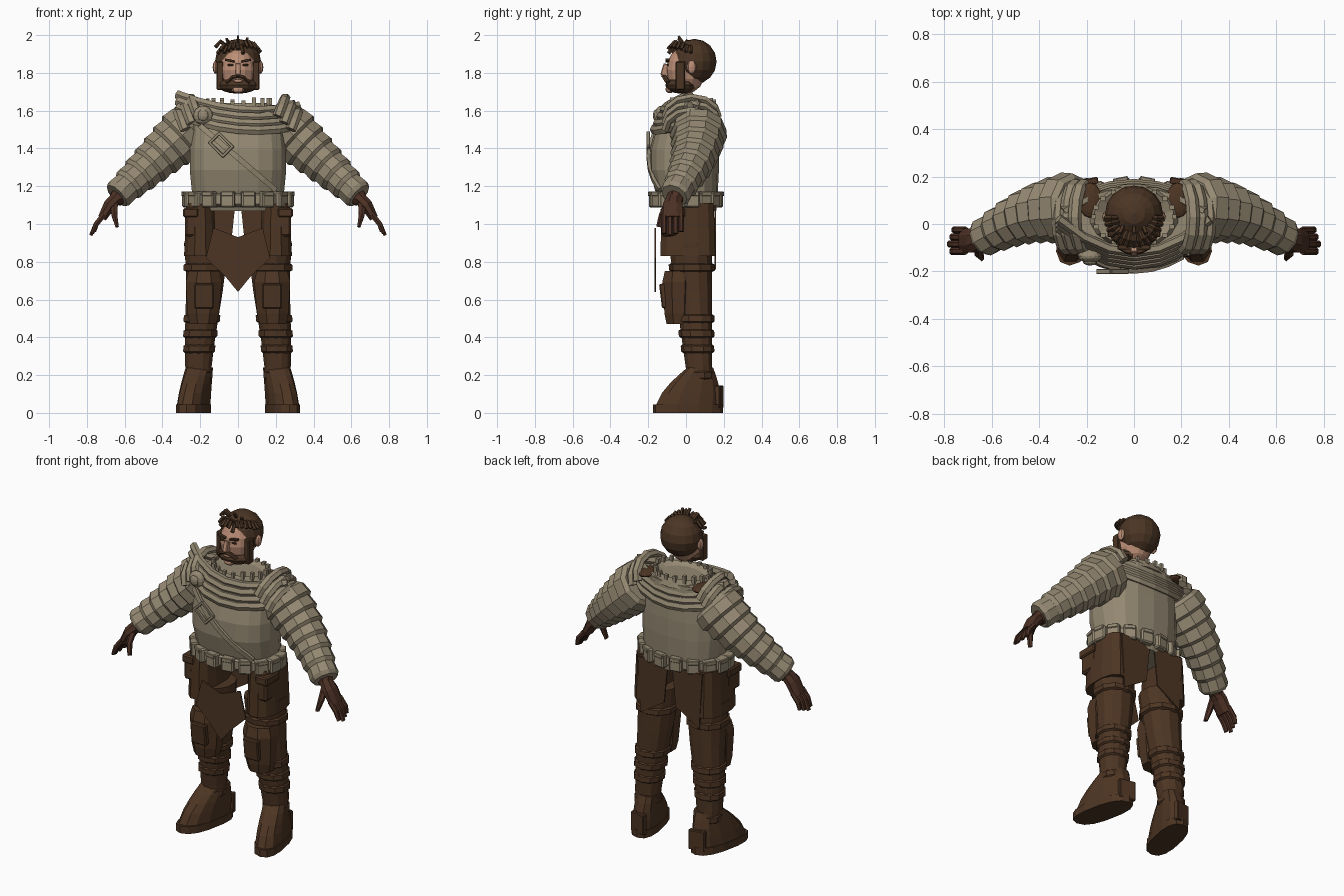
import bpy, bmesh, random
from math import cos, sin, pi, tau, copysign
from mathutils import Vector, Matrix

random.seed(4)
default_cube = bpy.data.objects.get("Cube")
if default_cube:
    bpy.data.objects.remove(default_cube)


def material(name, *rgb):
    mat = bpy.data.materials.new(name)
    mat.use_nodes = True
    mat.diffuse_color = (*rgb, 1)
    mat.node_tree.nodes["Principled BSDF"].inputs["Base Color"].default_value = (*rgb, 1)
    return mat


cloth = material("khaki cloth", .3, .25, .17)
leather = material("brown leather", .075, .036, .017)
glove = material("glove brown", .072, .03, .018)
hair = material("hair brown", .07, .036, .018)
skin = material("skin", .5, .27, .18)


def finish(name, mat, bm, mirror, thickness=0):
    bmesh.ops.recalc_face_normals(bm, faces=bm.faces)
    mesh = bpy.data.meshes.new(name)
    bm.to_mesh(mesh)
    bm.free()
    mesh.materials.append(mat)
    part = bpy.data.objects.new(name, mesh)
    bpy.context.collection.objects.link(part)
    if thickness:
        part.modifiers.new("thickness", "SOLIDIFY").thickness = thickness
    if mirror:
        part.modifiers.new("mirror", "MIRROR")


def steps(count):
    return [i / count for i in range(count + 1)]


def mix(start, end, t):
    return start + (end - start) * t


def loft(name, mat, path, width, depth, sides=8, mirror=False, level=False,
         power=1, axis=(0, 1, 0), skew=0):
    """Skin rounded rings along a path; width and depth are one value or one per point."""
    path = [Vector(point) for point in path]
    last = len(path) - 1
    widths = width if isinstance(width, list) else [width] * len(path)
    depths = depth if isinstance(depth, list) else [depth] * len(path)
    bm = bmesh.new()
    rings = []
    for i, center in enumerate(path):
        along = Vector((0, 0, 1))
        if not level:
            along = (path[min(i + 1, last)] - path[max(i - 1, 0)]).normalized()
        front = Vector(axis)
        front = (front - along * front.dot(along)).normalized()
        across = front.cross(along)
        ring = []
        for k in range(sides):
            angle = tau * (k + .5) / sides
            u = copysign(abs(cos(angle)) ** power, cos(angle)) * widths[i]
            v = copysign(abs(sin(angle)) ** power, sin(angle)) * depths[i]
            ring.append(bm.verts.new(center + across * (u - skew * v) + front * v))
        rings.append(ring)
    for low, high in zip(rings, rings[1:]):
        for k in range(sides):
            after = (k + 1) % sides
            bm.faces.new((low[k], low[after], high[after], high[k]))
    bm.faces.new(rings[0])
    bm.faces.new(rings[-1])
    finish(name, mat, bm, mirror)


def band(name, mat, start, end, width, depth, taper=1, **options):
    """A short sleeve with drawn-in rims."""
    start, end = Vector(start), Vector(end)
    path = [start, start.lerp(end, .2), start.lerp(end, .8), end]
    scales = (.85, 1, taper, taper * .85)
    loft(name, mat, path, [width * s for s in scales], [depth * s for s in scales], **options)


def ball(name, mat, center, size, mirror=False, segments=12):
    bm = bmesh.new()
    matrix = Matrix.Translation(center) @ Matrix.Diagonal((*size, 1))
    bmesh.ops.create_uvsphere(bm, u_segments=segments, v_segments=8, radius=1, matrix=matrix)
    finish(name, mat, bm, mirror)


def box(name, mat, center, size, mirror=False, turn=0, axis="Z"):
    bm = bmesh.new()
    matrix = Matrix.Translation(center) @ Matrix.Rotation(turn, 4, axis) @ Matrix.Diagonal((*size, 1))
    bmesh.ops.create_cube(bm, size=1, matrix=matrix)
    bmesh.ops.bevel(bm, geom=bm.edges[:], offset=min(size) * .15, segments=1, affect="EDGES")
    finish(name, mat, bm, mirror)


def plate(name, mat, y, outline):
    bm = bmesh.new()
    bm.faces.new([bm.verts.new((x, y, z)) for x, z in outline])
    finish(name, mat, bm, mirror=True, thickness=.008)


# Torso swelling at the chest, with a frayed collar
swell = [sin(pi * t) for t in steps(5)]
loft("torso", cloth, [(0, .02 - .03 * s, mix(1.07, 1.61, t)) for t, s in zip(steps(5), swell)],
     [.23 + .03 * s for s in swell], [.14 + .045 * s for s in swell], sides=18, level=True, power=.8)
loft("collar", cloth, [(0, .03, 1.59), (0, .03, 1.64), (0, .03, 1.62)],
     [.2, .17, .13], [.14, .12, .09], sides=16, level=True)
for t in steps(18):
    foot = Vector((.17 * cos(tau * t), .03 + .12 * sin(tau * t), 1.62))
    tip = foot + Vector((0, 0, random.uniform(.03, .05)))
    loft("collar_fray", cloth, [foot, tip], .014, .014, sides=4)

# Belt with pouches all round
band("belt", cloth, (0, 0, 1.09), (0, 0, 1.17), .265, .17, sides=18, level=True, power=.8)
for k in range(8):
    angle = pi * (k + .5) / 8
    spot = Vector((.27 * sin(angle), -.17 * cos(angle), 1.13))
    box("belt_pouch", cloth, spot, (.075, .05, .085), mirror=True, turn=angle)
    box("pouch_flap", cloth, spot + Vector((0, 0, .03)), (.065, .06, .025), mirror=True, turn=angle)

# Draped mantle folds over chest, back and shoulders
span = [2 * t - 1 for t in steps(6)]
for k in range(4):
    rise = .035 * k
    loft("chest_fold", cloth, [(.32 * u, mix(-.17, -.03, u * u) + rise / 2, 1.5 + rise + .05 * u * u - .03 * u)
                               for u in span], .026, .022, sides=6)
    loft("back_fold", cloth, [(.3 * u, mix(.17, .08, u * u) - rise / 4, 1.48 + rise + .05 * u * u)
                              for u in span], .026, .02, sides=6)
for k in range(3):
    shift = .035 * k
    loft("shoulder_fold", cloth, [(.21 + shift + .04 * sin(pi * t), .03 + .14 * cos(pi * t),
                                   1.57 - shift + .1 * sin(pi * t)) for t in steps(6)],
         .022, .028, sides=6, mirror=True, axis=(1, 0, 0))
ball("shoulder_lining", leather, (.185, .1, 1.61), (.05, .075, .02), mirror=True)

# Brooch, chest strap and buckle
ball("brooch", cloth, (-.185, -.135, 1.575), (.052, .03, .05))
ball("brooch_boss", cloth, (-.185, -.16, 1.575), (.03, .015, .03))
loft("chest_strap", cloth, [(.2 * u, mix(-.2, -.14, u * u), 1.35 - .17 * u) for u in span], .02, .012, sides=4)
buckle = Vector((-.09, -.2, 1.42))
for side in (-1, 1):
    box("buckle_side", cloth, buckle + Vector((.025, 0, .025)) * side, (.1, .02, .016), turn=pi / 4, axis="Y")
    box("buckle_end", cloth, buckle + Vector((.035, 0, -.035)) * side, (.016, .02, .085), turn=pi / 4, axis="Y")


# Sleeves of overlapping plates
def arm_at(t):
    return Vector((.24, .07, 1.52)).lerp(Vector((.62, -.05, 1.17)), t) + Vector((0, .03 * sin(pi * t), 0))


for i in range(7):
    t = i / 7
    radius = mix(.145, .07, t)
    band("sleeve_plate", cloth, arm_at(t), arm_at(t + .2), radius, radius, taper=1.05, sides=10, mirror=True)

# Gloves
band("glove_cuff", glove, arm_at(.95), (.65, -.06, 1.12), .055, .055, taper=.8, mirror=True)
loft("palm", glove, [(.64, -.06, 1.14), (.68, -.07, 1.1), (.72, -.07, 1.03)],
     [.038, .035, .025], [.042, .055, .055], mirror=True)
for k in range(4):
    y = -.115 + .03 * k
    curl = .01 * abs(k - 1)
    loft("finger", glove, [(.71, y, 1.05), (.75, y, 1), (.78 - curl, y, .94 + curl)],
         [.016, .016, .01], .015, sides=6, mirror=True)
loft("thumb", glove, [(.655, -.09, 1.11), (.655, -.125, 1.05), (.64, -.14, .985)],
     [.022, .018, .01], .018, sides=6, mirror=True)

# Hip skirt, tabard, back panels and side pouches
loft("hip_skirt", leather, [(.2, .01, z) for z in (1.11, 1, .83)],
     [.075, .08, .088], [.14, .145, .15], sides=12, mirror=True, level=True, power=.8)
plate("tabard", leather, -.16, [(0, .93), (.13, .98), (.17, .82), (.065, .72), (0, .64)])
plate("back_panel", leather, .15, [(.015, 1.1), (.22, 1.1), (.2, .76), (.04, .86)])
box("hip_pouch", leather, (.245, -.07, 1.01), (.07, .12, .15), mirror=True)
box("hip_pouch_flap", leather, (.25, -.07, 1.06), (.08, .13, .05), mirror=True)


# Legs narrowing to the ankle, with wrapped bands
def leg_at(z):
    return Vector((.19 + .02 * cos(5 * (z - .2)), .085 - .07 * z, z))


def leg_radius(z):
    return .055 + .07 * z


heights = [mix(.12, .9, t) for t in steps(6)]
radii = [leg_radius(z) for z in heights]
loft("leg", leather, [leg_at(z) for z in heights], radii, radii, sides=12, mirror=True, level=True, power=.9)
for z in (.2, .34, .42, .5, .77):
    radius = leg_radius(z) * 1.12
    band("leg_band", leather, leg_at(z - .025), leg_at(z + .025), radius, radius,
         sides=10, mirror=True, level=True, power=.9)
band("knee_guard", leather, (.185, -.04, .47), (.18, -.04, .75), .09, .08, taper=1.15, mirror=True, level=True)
box("knee_plate", leather, (.18, -.115, .62), (.1, .04, .13), mirror=True, turn=.12, axis="X")

# Boots with toes turned out
loft("sole", leather, [(.235, .01, 0), (.235, .01, .045)], .082, .185,
     sides=14, mirror=True, level=True, power=.8, skew=.2)
loft("boot", leather, [(mix(.235, .205, t), mix(.01, .075, t), mix(.04, .24, t ** .8)) for t in steps(4)],
     [mix(.08, .07, t) for t in steps(4)], [mix(.175, .07, t * t ** .3) for t in steps(4)],
     sides=12, mirror=True, level=True, power=.85, skew=.2)
box("heel_guard", leather, (.2, .175, .085), (.1, .03, .12), mirror=True, turn=-.2)

# Face
ball("face", skin, (0, 0, 1.815), (.1, .105, .125), segments=16)
box("nose", skin, (0, -.108, 1.815), (.028, .04, .065), turn=-.3, axis="X")
box("brow", hair, (.042, -.098, 1.865), (.055, .02, .012), mirror=True, turn=-.2, axis="Y")
box("eye", hair, (.04, -.096, 1.842), (.03, .009, .009), mirror=True)
ball("ear", skin, (.118, .03, 1.83), (.016, .025, .035), mirror=True, segments=8)

# Beard, mouth and chin
ball("beard", hair, (0, -.025, 1.735), (.108, .085, .045))
box("sideburn", hair, (.095, -.03, 1.785), (.035, .05, .15), mirror=True)
loft("moustache", hair, [(0, -.118, 1.782), (.03, -.112, 1.776), (.06, -.095, 1.75)],
     .01, .014, sides=6, mirror=True)
ball("mouth", skin, (0, -.106, 1.758), (.026, .008, .009), segments=8)
ball("chin", skin, (0, -.085, 1.713), (.035, .024, .02), segments=8)

# Hair with a ragged fringe
ball("hair_cap", hair, (0, .045, 1.86), (.122, .117, .12), segments=16)
for t in steps(14):
    out = Vector((cos(pi * t), -sin(pi * t), 0))
    crown = Vector((0, .025, 1.94))
    lift = Vector((0, 0, random.uniform(-.01, .03)))
    loft("hair_tuft", hair, [crown + out * .06, crown + out * .095 + lift,
                             crown + out * .12 + lift - Vector((0, 0, .03))],
         .011, .011, sides=5, mirror=False, axis=(-out.y, out.x, 0))
for x in (-.06, 0, .05):
    loft("hair_spike", hair, [(x * .7, 0, 1.94), (x, -.04, 1.995 - abs(x) / 4)], .009, .009, sides=4, axis=(1, 0, 0))
